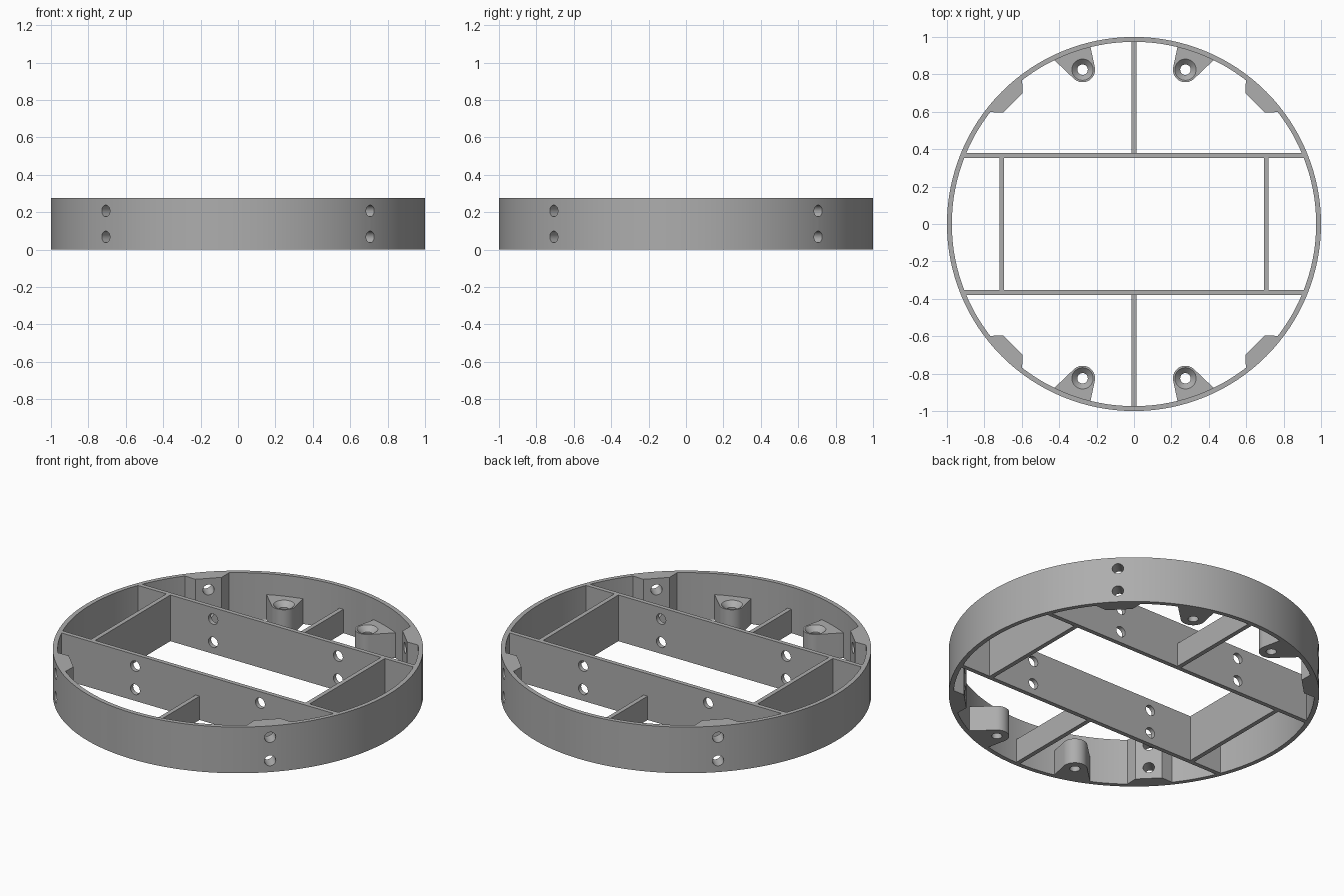
import bpy
import bmesh
from math import sin, cos, radians, sqrt, pi
from mathutils import Vector, Matrix

if "Cube" in bpy.data.objects:
    bpy.data.objects.remove(bpy.data.objects["Cube"], do_unlink=True)

HEIGHT = 0.275
OUTER, INNER, JOIN = 1.0, 0.974, 0.98    # ring radii, and the radius parts are sunk to
THICK = 0.026
HOLE_R = 0.031
HOLE_Z = (0.068, 0.207)

grey = bpy.data.materials.new("plain grey")
grey.use_nodes = True
COLOUR = (0.42, 0.42, 0.42, 1)
grey.diffuse_color = COLOUR
grey.node_tree.nodes["Principled BSDF"].inputs["Base Color"].default_value = COLOUR


def make_object(name, bm):
    bmesh.ops.recalc_face_normals(bm, faces=bm.faces)
    mesh = bpy.data.meshes.new(name)
    bm.to_mesh(mesh)
    bm.free()
    mesh.materials.append(grey)
    obj = bpy.data.objects.new(name, mesh)
    bpy.context.collection.objects.link(obj)
    return obj


def prism(name, outline, height):
    """Extrude a flat outline upward from the ground."""
    bm = bmesh.new()
    face = bm.faces.new([bm.verts.new((x, y, 0)) for x, y in outline])
    grown = bmesh.ops.extrude_face_region(bm, geom=[face])["geom"]
    top = [v for v in grown if isinstance(v, bmesh.types.BMVert)]
    bmesh.ops.translate(bm, verts=top, vec=(0, 0, height))
    return make_object(name, bm)


def arc(radius, start, end, steps, cx=0, cy=0):
    angles = [radians(start + (end - start) * i / steps) for i in range(steps + 1)]
    return [(cx + radius * cos(a), cy + radius * sin(a)) for a in angles]


def add_rod(bm, centre, direction, r1, r2, length):
    turn = Vector((0, 0, 1)).rotation_difference(Vector(direction)).to_matrix().to_4x4()
    bmesh.ops.create_cone(bm, cap_ends=True, segments=32, radius1=r1, radius2=r2,
                          depth=length, matrix=Matrix.Translation(centre) @ turn)


def cut(obj, bm):
    """Cut the shapes in bm out of obj, then drop the cutter."""
    cutter = make_object("cutter", bm)
    cutter.hide_render = True
    mod = obj.modifiers.new("holes", 'BOOLEAN')
    mod.operation, mod.solver, mod.object = 'DIFFERENCE', 'EXACT', cutter
    bpy.context.view_layer.objects.active = obj
    bpy.ops.object.modifier_apply(modifier=mod.name)
    bpy.data.objects.remove(cutter, do_unlink=True)


def smooth(obj):
    bpy.ops.object.select_all(action='DESELECT')
    obj.select_set(True)
    bpy.context.view_layer.objects.active = obj
    bpy.ops.object.shade_smooth_by_angle(angle=radians(25))


def side_name(sx, sy):
    return ("back_" if sy > 0 else "front_") + ("left" if sx > 0 else "right")


CORNERS = [(sx, sy) for sx in (1, -1) for sy in (1, -1)]


def radial_holes(corners):
    bm = bmesh.new()
    for sx, sy in corners:
        for z in HOLE_Z:
            mid = 0.95 / sqrt(2)
            add_rod(bm, (sx * mid, sy * mid, z), (sx, sy, 0), HOLE_R, HOLE_R, 0.3)
    return bm


# Outer ring: a four-point section spun round the centre
bm = bmesh.new()
section = [bm.verts.new((r, 0, z)) for r, z in
           ((INNER, 0), (OUTER, 0), (OUTER, HEIGHT), (INNER, HEIGHT))]
edges = [bm.edges.new((section[i], section[(i + 1) % 4])) for i in range(4)]
bmesh.ops.spin(bm, geom=section + edges, cent=(0, 0, 0), axis=(0, 0, 1),
               angle=2 * pi, steps=128, use_merge=True)
bmesh.ops.remove_doubles(bm, verts=bm.verts, dist=0.0001)
ring = make_object("outer_ring", bm)
cut(ring, radial_holes(CORNERS))
smooth(ring)

# Long cross walls with four holes each
WALL_Y = 0.367
for s, name in ((1, "back_long_wall"), (-1, "front_long_wall")):
    near, far = WALL_Y - THICK / 2, WALL_Y + THICK / 2
    xn, xf = sqrt(JOIN ** 2 - near ** 2), sqrt(JOIN ** 2 - far ** 2)
    wall = prism(name, [(-xn, s * near), (xn, s * near), (xf, s * far), (-xf, s * far)], HEIGHT)
    bm = bmesh.new()
    for x in (-0.412, 0.412):
        for z in HOLE_Z:
            add_rod(bm, (x, s * WALL_Y, z), (0, 1, 0), HOLE_R, HOLE_R, 0.2)
    cut(wall, bm)
    smooth(wall)

# Short walls closing the middle bay, and low spokes out to the ring
for s in (1, -1):
    x0, x1 = s * 0.707 - THICK / 2, s * 0.707 + THICK / 2
    y = WALL_Y - THICK / 2
    prism("left_short_wall" if s > 0 else "right_short_wall",
          [(x0, -y), (x1, -y), (x1, y), (x0, y)], HEIGHT)
    y0, y1, h = s * (WALL_Y + THICK / 2), s * JOIN, THICK / 2
    prism("back_spoke" if s > 0 else "front_spoke",
          [(-h, y0), (h, y0), (h, y1), (-h, y1)], 0.142)

# Diagonal mounting pads and countersunk screw posts, one of each per corner
POST_X, POST_Y, POST_R, POST_H = 0.275, 0.825, 0.067, 0.15
for sx, sy in CORNERS:
    # Pad: flat inner face with flared sides, drawn round the 45 degree line
    d = 1 / sqrt(2)
    inner = [((0.915 - t) * d, (0.915 + t) * d) for t in (0.072, -0.072)]
    outline = inner + arc(0.978, 37.7, 52.3, 6)
    pad = prism(side_name(sx, sy) + "_pad", [(sx * x, sy * y) for x, y in outline], HEIGHT)
    cut(pad, radial_holes([(sx, sy)]))
    smooth(pad)

    # Post: rounded nose widening to the ring
    outline = arc(POST_R, 169, 313, 16, POST_X, POST_Y) + arc(0.978, 64, 76.2, 6)
    post = prism(side_name(sx, sy) + "_screw_post",
                 [(sx * x, sy * y) for x, y in outline], POST_H)
    for r1, r2, z, length in ((0.028, 0.028, POST_H / 2, 0.4),
                              (0.022, 0.062, POST_H - 0.015, 0.04)):
        bm = bmesh.new()
        add_rod(bm, (sx * POST_X, sy * POST_Y, z), (0, 0, 1), r1, r2, length)
        cut(post, bm)
    smooth(post)
